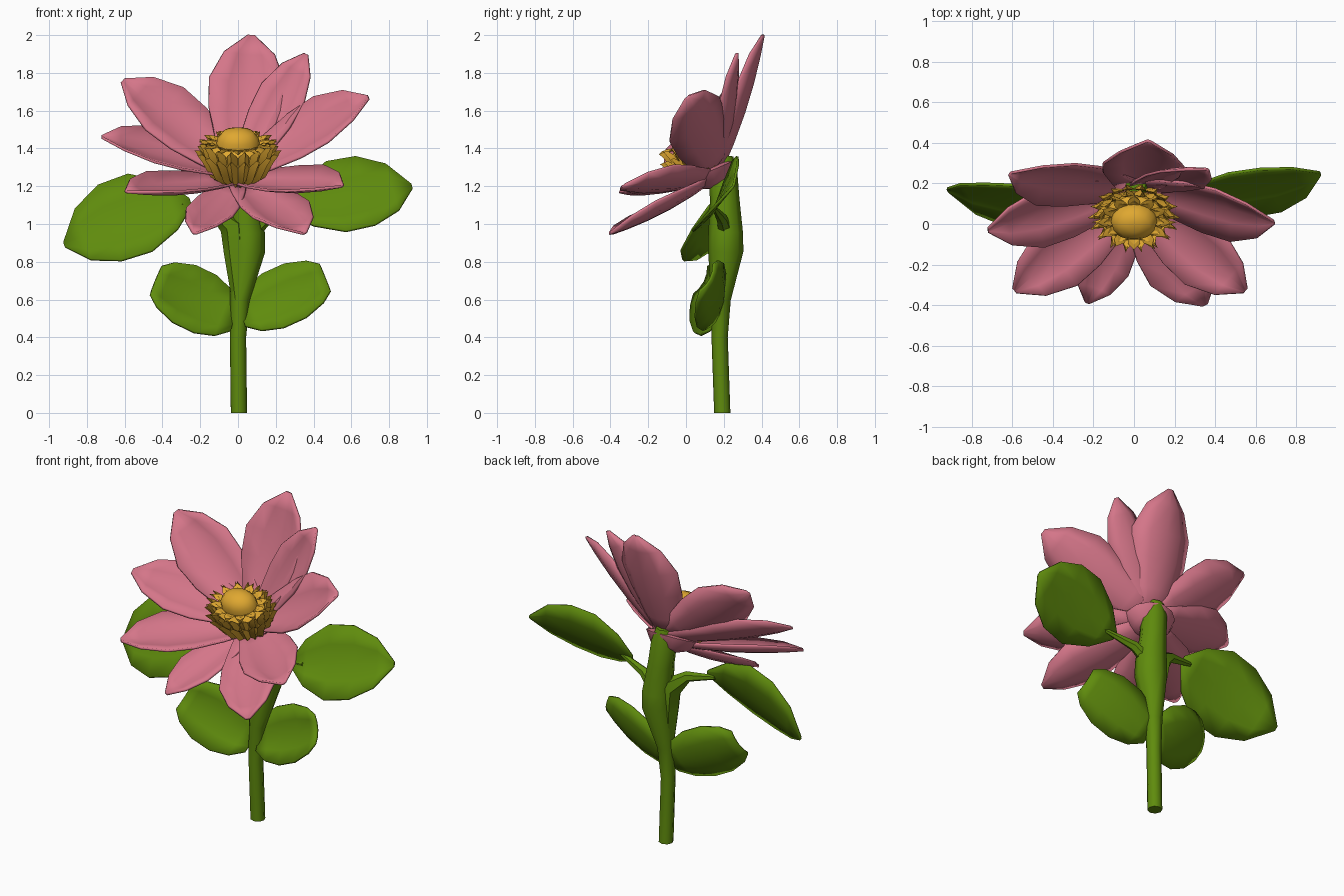
import bpy, bmesh, math
from mathutils import Vector as V

if "Cube" in bpy.data.objects:
    bpy.data.objects.remove(bpy.data.objects["Cube"])


def mat(name, c):
    m = bpy.data.materials.new(name)
    m.diffuse_color = (*c, 1)
    m.use_nodes = True
    m.node_tree.nodes["Principled BSDF"].inputs["Base Color"].default_value = m.diffuse_color
    return m


PINK = mat("petal pink", (0.66, 0.18, 0.25))
GREEN = mat("leaf green", (0.115, 0.26, 0.004))
GOLD = mat("stamen gold", (0.74, 0.39, 0.03))


def finish(bm, name, material, angle=35):
    bmesh.ops.recalc_face_normals(bm, faces=bm.faces)
    me = bpy.data.meshes.new(name)
    bm.to_mesh(me)
    bm.free()
    ob = bpy.data.objects.new(name, me)
    bpy.context.collection.objects.link(ob)
    me.materials.append(material)
    bpy.ops.object.select_all(action='DESELECT')
    ob.select_set(True)
    bpy.context.view_layer.objects.active = ob
    bpy.ops.object.shade_smooth_by_angle(angle=math.radians(angle))
    return ob


def blade(name, material, base, tip, half, tilt, profile, cup=0.25, bow=0.04, thick=0.014):
    """Cupped petal or leaf; tilt = how far its face leans from up to the front."""
    base, tip = V(base), V(tip)
    u = (tip - base).normalized()
    a = math.radians(tilt)
    n = V((0, -math.sin(a), math.cos(a)))
    n = (n - u * n.dot(u)).normalized()
    s = n.cross(u)
    bm = bmesh.new()
    rows = []
    for t, w in profile:
        c = base.lerp(tip, t) - n * bow * 4 * t * (1 - t)
        rows.append([bm.verts.new(c + s * k * w * half + n * cup * half * w * k * k)
                     for k in (-1, -0.5, 0, 0.5, 1)])
    for r0, r1 in zip(rows, rows[1:]):
        for i in range(4):
            bm.faces.new((r0[i], r0[i + 1], r1[i + 1], r1[i]))
    ob = finish(bm, name, material)
    m = ob.modifiers.new("thickness", 'SOLIDIFY')
    m.thickness = thick
    m.offset = 0
    return ob


def bridge(bm, rings):
    for a, b in zip(rings, rings[1:]):
        for k in range(len(a)):
            j = (k + 1) % len(a)
            bm.faces.new((a[k], a[j], b[j], b[k]))
    bm.faces.new(rings[0])
    bm.faces.new(rings[-1])


def tube(name, pts, sides=8):
    """Tapered tube through (x, y, z, radius) points."""
    bm = bmesh.new()
    rings = []
    for i, p in enumerate(pts):
        d = (V(pts[min(i + 1, len(pts) - 1)][:3]) - V(pts[max(i - 1, 0)][:3])).normalized()
        if i == 0 and p[2] == 0:
            d = V((0, 0, 1))
        e = d.cross(V((0, 1, 0))).normalized()
        f = d.cross(e)
        rings.append([bm.verts.new(V(p[:3]) + p[3] * (e * math.cos(q) + f * math.sin(q)))
                      for q in (2 * math.pi * k / sides for k in range(sides))])
    bridge(bm, rings)
    return finish(bm, name, GREEN, 50)


# Petals: tip, half width, tilt
PETAL = [(0, .4), (.22, .7), (.45, .95), (.66, 1), (.86, .66), (1, .08)]
petals = [
    ((0.07, 0.41, 2.00), 0.20, 50),
    ((0.36, 0.27, 1.90), 0.13, 55),
    ((0.69, 0.01, 1.67), 0.18, 43),
    ((0.55, -0.33, 1.20), 0.17, 30),
    ((0.35, -0.40, 0.95), 0.17, 30),
    ((-0.23, -0.39, 0.95), 0.13, 30),
    ((-0.59, -0.33, 1.17), 0.17, 22),
    ((-0.72, -0.03, 1.46), 0.17, 34),
    ((-0.61, 0.25, 1.76), 0.18, 48),
]
for i, (tip, half, tilt) in enumerate(petals):
    base = (0.01, 0.18, 1.27) if tip[2] > 1.4 else (0, 0.14, 1.23)
    blade(f"petal_{i + 1}", PINK, base, tip, half, tilt, PETAL, cup=0.34, bow=0.025)

# Large and small leaves
LEAF = [(0, .1), (.15, .62), (.38, 1), (.62, .98), (.84, .66), (1, .06)]
ROUND = [(0, .4), (.15, .78), (.38, 1), (.65, 1), (.88, .78), (1, .5)]
blade("large_leaf_right", GREEN, (0.27, 0.15, 1.07), (0.92, 0.25, 1.2), 0.22, 60, LEAF, 0.2, -0.01)
blade("large_leaf_left", GREEN, (-0.25, 0.14, 1.115), (-0.92, 0.17, 0.89), 0.24, 62, LEAF, 0.2, -0.03)
blade("small_leaf_right", GREEN, (0.02, 0.17, 0.51), (0.465, 0.13, 0.71), 0.17, 63, ROUND, 0.25, 0.02)
blade("small_leaf_left", GREEN, (-0.02, 0.17, 0.49), (-0.44, 0.10, 0.695), 0.18, 63, ROUND, 0.25, 0.02)

# Stem and leaf stalks
tube("stem", [(0.005, 0.192, 0, .043), (0, 0.178, 0.4, .043), (0.01, 0.185, 0.6, .052),
              (0.05, 0.21, 0.86, .094), (0.05, 0.21, 0.95, .092), (0.03, 0.205, 1.13, .078),
              (0.015, 0.195, 1.27, .077), (0.01, 0.2, 1.36, .05)])
tube("leaf_stalk_left", [(0.005, 0.175, 0.6, .038), (-0.015, 0.185, 0.85, .06), (-0.03, 0.19, 0.99, .068),
                         (-0.13, 0.165, 1.07, .032), (-0.3, 0.14, 1.1, .014)], 6)
tube("leaf_stalk_right", [(0.07, 0.21, 0.95, .04), (0.16, 0.19, 1.03, .03), (0.35, 0.15, 1.085, .012)], 6)

# Flower centre: oval frame leaning forward
C = V((0, 0.035, 1.375))
A = V((0, -0.4, 0.917)).normalized()
E = V((1, 0, 0))
F = A.cross(E) * 0.8


def at(r, h, q):
    return C + A * h + (E * math.cos(q) + F * math.sin(q)) * r


def lathe(name, material, prof, n=14, shift=V((0, 0, 0))):
    bm = bmesh.new()
    bridge(bm, [[bm.verts.new(at(r, h, 2 * math.pi * k / n) + shift) for k in range(n)]
                for r, h in prof])
    return finish(bm, name, material, 40)


lathe("flower_centre", GOLD, [(.05, -.17), (.12, -.12), (.155, -.04), (.15, .02), (.115, .045),
                              (.11, .085), (.08, .122), (.03, .138)])
# Pink cup joining the petals under the centre
lathe("petal_cup", PINK, [(.05, -.19), (.12, -.165), (.165, -.1), (.1, -.08)], 12, V((0, 0.06, 0)))

# Three layers of pointed stamens around the bowl
bm = bmesh.new()
for layer, (count, path) in enumerate([
        (18, [(.06, -.18, .5), (.145, -.12, .9), (.19, -.03, 1), (.22, .015, .1)]),
        (16, [(.10, -.12, .6), (.165, -.03, 1), (.18, .03, .9), (.2, .065, .1)]),
        (12, [(.10, .035, 1), (.14, .06, 1.3), (.17, .065, 1), (.2, .055, .1)])]):
    for i in range(count):
        q = 2 * math.pi * (i + 0.5 * layer) / count
        rows = []
        for r, h, w in path:
            d = 0.19 * w
            rows.append([bm.verts.new(at(r - .02, h, q - d)), bm.verts.new(at(r + .01, h + .01 * (layer > 1), q)),
                         bm.verts.new(at(r - .02, h, q + d)), bm.verts.new(at(r - .03, h - .008, q))])
        bridge(bm, rows)
finish(bm, "stamens", GOLD, 30)
